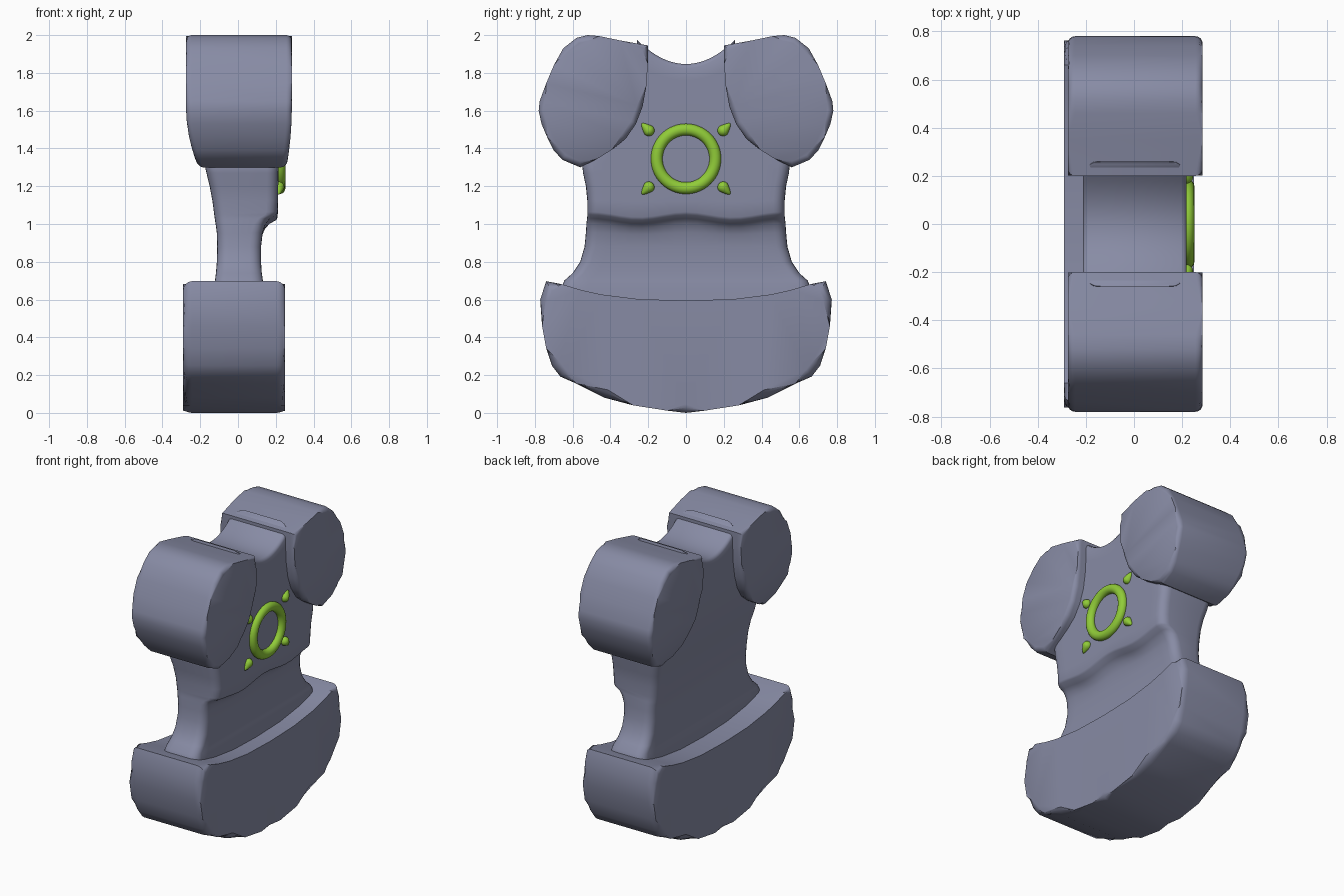
import bpy, bmesh, math
from mathutils import Vector, Matrix

if "Cube" in bpy.data.objects:
    bpy.data.objects.remove(bpy.data.objects["Cube"])


def material(name, rgb):
    m = bpy.data.materials.new(name)
    m.diffuse_color = (*rgb, 1)
    m.use_nodes = True
    m.node_tree.nodes["Principled BSDF"].inputs["Base Color"].default_value = m.diffuse_color
    return m


GREY = material("slate grey", (0.245, 0.26, 0.375))
GREEN = material("lime green", (0.28, 0.60, 0.04))


def finish(bm, name, mat, angle=40):
    bmesh.ops.recalc_face_normals(bm, faces=bm.faces)
    me = bpy.data.meshes.new(name)
    bm.to_mesh(me)
    bm.free()
    ob = bpy.data.objects.new(name, me)
    bpy.context.collection.objects.link(ob)
    me.materials.append(mat)
    bpy.ops.object.select_all(action='DESELECT')
    ob.select_set(True)
    bpy.context.view_layer.objects.active = ob
    bpy.ops.object.shade_smooth_by_angle(angle=math.radians(angle))
    return ob


def slab(name, outline, x0, x1, bevel, warp=None):
    """Extrude a y-z outline along x and round the rims of both caps."""
    bm = bmesh.new()
    a = [bm.verts.new((x0, y, z)) for y, z in outline]
    b = [bm.verts.new((x1, y, z)) for y, z in outline]
    n = len(outline)
    for i in range(n):
        j = (i + 1) % n
        bm.faces.new((a[i], a[j], b[j], b[i]))
    caps = [bm.faces.new(a), bm.faces.new(b)]
    rims = list({e for f in caps for e in f.edges})
    bmesh.ops.bevel(bm, geom=rims, offset=bevel, segments=4, profile=0.5,
                    affect='EDGES', clamp_overlap=False)
    bmesh.ops.triangulate(bm, faces=[f for f in bm.faces if len(f.verts) > 4])
    if warp:
        for v in bm.verts:
            v.co.x = warp(v.co)
    return finish(bm, name, GREY)


# Shoulder pads, narrowing towards their lower ends
pad = [(0.20, 1.945), (0.35, 1.972), (0.46, 1.995), (0.52, 2.0), (0.58, 1.985),
       (0.65, 1.93), (0.70, 1.84), (0.74, 1.745), (0.775, 1.65), (0.78, 1.60),
       (0.765, 1.53), (0.735, 1.46), (0.70, 1.39), (0.655, 1.34), (0.56, 1.30),
       (0.47, 1.345), (0.39, 1.395), (0.32, 1.45), (0.265, 1.53),
       (0.23, 1.62), (0.21, 1.73), (0.202, 1.85)]


def pad_warp(co):
    t = max(0.0, (1.62 - co.z) / 0.32)
    return co.x * (1 - (0.10 if co.x > 0 else 0.24) * t ** 2)


for s, side in ((1, "right"), (-1, "left")):
    slab("shoulder_pad_" + side, [(s * y, z) for y, z in pad],
         -0.275, 0.285, 0.03, pad_warp)

# Wide base block with a dished top
half = [(0.10, 0.012), (0.28, 0.04), (0.43, 0.08), (0.58, 0.155), (0.665, 0.192),
        (0.71, 0.25), (0.74, 0.34), (0.762, 0.46), (0.772, 0.60), (0.74, 0.697),
        (0.66, 0.682), (0.56, 0.652), (0.45, 0.627), (0.25, 0.602)]
base = [(0, 0.0)] + half + [(0, 0.595)] + [(-y, z) for y, z in reversed(half)]
slab("base_block", base, -0.29, 0.25, 0.045)

# Torso lofted from rounded sections: z, half width, back x, front x, wave, arch
rows = [(0.45, 0.66, -0.15, 0.15, 0, 0), (0.66, 0.66, -0.13, 0.14, 0, 0),
        (0.70, 0.645, -0.122, 0.132, 0, 0), (0.74, 0.60, -0.117, 0.126, 0, 0),
        (0.80, 0.56, -0.112, 0.122, 0, 0), (0.88, 0.537, -0.11, 0.122, 0, 0),
        (0.95, 0.53, -0.112, 0.13, .3, 0), (0.99, 0.527, -0.117, 0.146, .8, 0),
        (1.015, 0.524, -0.121, 0.168, 1, 0), (1.035, 0.522, -0.124, 0.203, 1, 0),
        (1.05, 0.522, -0.126, 0.21, 1, 0), (1.12, 0.522, -0.135, 0.212, .3, 0),
        (1.20, 0.53, -0.15, 0.213, 0, 0), (1.27, 0.545, -0.167, 0.214, 0, 0),
        (1.32, 0.55, -0.178, 0.215, 0, 0), (1.45, 0.48, -0.197, 0.216, 0, 0),
        (1.60, 0.38, -0.208, 0.217, 0, 0), (1.76, 0.29, -0.212, 0.219, 0, .7),
        (1.825, 0.26, -0.212, 0.219, 0, 1), (1.84, 0.26, -0.205, 0.212, 0, 1),
        (1.847, 0.26, -0.19, 0.197, 0, 1)]
bm = bmesh.new()
R, SPAN, ARC = 0.06, 16, 5
loops = []
for z, w, xb, xf, wave, arch in rows:
    front = [(w - R + R * math.cos(k * math.pi / 2 / ARC),
              xf - R + R * math.sin(k * math.pi / 2 / ARC)) for k in range(ARC)]
    front += [((w - R) * (1 - 2 * k / SPAN), xf) for k in range(SPAN + 1)]
    front += [(-y, x) for y, x in reversed(front[:ARC])]
    back = [(y, xb + xf - x) for y, x in reversed(front)]
    ring = []
    for y, x in front + back:
        dz = arch * 1.9 * y * y
        if x > 0:
            dz += wave * 0.014 * math.cos(4 * math.pi * y)
        ring.append(bm.verts.new((x, y, z + dz)))
    loops.append(ring)
n = len(loops[0])
for lo, hi in zip(loops, loops[1:]):
    for i in range(n):
        j = (i + 1) % n
        bm.faces.new((lo[i], lo[j], hi[j], hi[i]))
for ring in (loops[0], loops[-1]):
    for i in range(n // 2 - 1):
        bm.faces.new((ring[i], ring[i + 1], ring[n - 2 - i], ring[n - 1 - i]))
finish(bm, "torso", GREY, 50)

# Green ring on the chest
bm = bmesh.new()
U, V = 64, 16
grid = []
for i in range(U):
    a = 2 * math.pi * i / U
    row = []
    for k in range(V):
        b = 2 * math.pi * k / V
        r = 0.155 + 0.031 * math.cos(b)
        row.append(bm.verts.new((0.222 + 0.029 * math.sin(b),
                                 r * math.cos(a), 1.345 + r * math.sin(a))))
    grid.append(row)
for i in range(U):
    for k in range(V):
        p, q, m = grid[i], grid[(i + 1) % U], (k + 1) % V
        bm.faces.new((p[k], q[k], q[m], p[m]))
finish(bm, "chest_ring", GREEN)

# Teardrop studs around the ring, tips pointing outwards
for sy in (1, -1):
    for sz in (1, -1):
        bm = bmesh.new()
        bmesh.ops.create_uvsphere(bm, u_segments=16, v_segments=10, radius=0.03)
        for v in bm.verts:
            if v.co.z > 0:
                t = v.co.z / 0.03
                v.co.z *= 1.75
                v.co.x *= 1 - 0.45 * t
                v.co.y *= 1 - 0.45 * t
        d = Vector((0, sy, sz)).normalized()
        rot = d.to_track_quat('Z', 'Y').to_matrix().to_4x4()
        bm.transform(Matrix.Translation((0.216, sy * 0.197, 1.345 + sz * 0.15)) @ rot)
        finish(bm, "stud_%s_%s" % ("upper" if sz > 0 else "lower",
                                   "right" if sy > 0 else "left"), GREEN)
